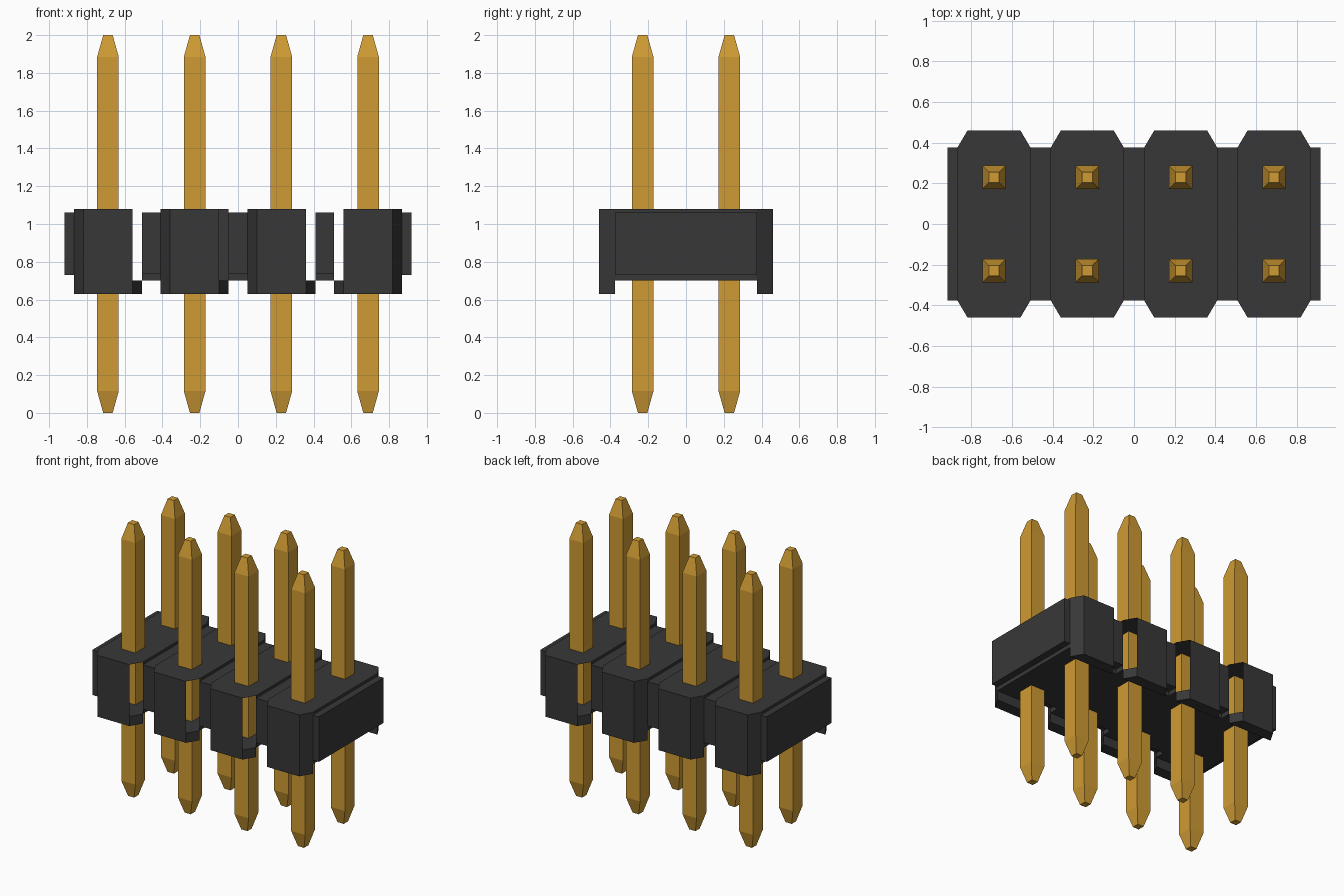
import bpy
import bmesh

cube = bpy.data.objects.get("Cube")
if cube:
    bpy.data.objects.remove(cube, do_unlink=True)

PITCH = 0.459
COLUMNS = [(i - 1.5) * PITCH for i in range(4)]
Z_FLOOR, Z_TOP, Z_FOOT = 0.70, 1.08, 0.63
HALF_W, FLAT_W = 0.18, 0.13      # half widths of a housing cell
HALF_D, FULL_D = 0.375, 0.46     # half depths of a housing cell


def material(name, color):
    mat = bpy.data.materials.new(name)
    mat.use_nodes = True
    mat.diffuse_color = color
    bsdf = mat.node_tree.nodes["Principled BSDF"]
    bsdf.inputs["Base Color"].default_value = color
    bsdf.inputs["Roughness"].default_value = 0.6
    return mat


black = material("black plastic", (0.039, 0.039, 0.039, 1))
gold = material("gold metal", (0.63, 0.33, 0.034, 1))


def loft(name, rings, mat, drop=None):
    """Skin matching rings of points, cap the ends, drop faces by a rule."""
    bm = bmesh.new()
    loops = [[bm.verts.new(p) for p in ring] for ring in rings]
    n = len(loops[0])
    for low, high in zip(loops, loops[1:]):
        for i in range(n):
            j = (i + 1) % n
            bm.faces.new((low[i], low[j], high[j], high[i]))
    bm.faces.new(loops[0][::-1])
    bm.faces.new(loops[-1])
    bm.normal_update()
    if drop:
        bmesh.ops.delete(bm, geom=[f for f in bm.faces if drop(f.normal)],
                         context='FACES_ONLY')
    mesh = bpy.data.meshes.new(name)
    bm.to_mesh(mesh)
    bm.free()
    mesh.materials.append(mat)
    obj = bpy.data.objects.new(name, mesh)
    bpy.context.collection.objects.link(obj)
    return obj


def prism(name, outline, z0, z1, mat, drop=None):
    return loft(name, [[(x, y, z) for x, y in outline] for z in (z0, z1)], mat, drop)


def rect(x0, x1, y0, y1):
    return [(x0, y0), (x1, y0), (x1, y1), (x0, y1)]


def pin_ring(x, y, half, z):
    return [(px, py, z) for px, py in rect(x - half, x + half, y - half, y + half)]


for k, cx in enumerate(COLUMNS):
    # Hollow housing cell, with the corner walls open on its inner side
    open_side = -1 if k == 3 else 1
    half = [(-HALF_W, -HALF_D), (-FLAT_W, -FULL_D), (FLAT_W, -FULL_D), (HALF_W, -HALF_D)]
    outline = [(cx + x, y) for x, y in half] + [(cx - x, -y) for x, y in half]
    prism(f"housing_cell_{k + 1}", outline, Z_FLOOR, Z_TOP, black,
          lambda n: n.x * open_side > 0.3 and abs(n.y) > 0.3)

    for side, label in ((-1, "front"), (1, "back")):
        # Standoff foot under the cell edge
        foot = [(cx - side * x, -side * y) for x, y in half]
        prism(f"{label}_foot_{k + 1}", [(x, -y) for x, y in foot][::-1],
              Z_FOOT, Z_FLOOR, black)
        # Square pin with tapered tips
        loft(f"{label}_pin_{k + 1}",
             [pin_ring(cx, side * PITCH / 2, h, z)
              for h, z in ((0.025, 0), (0.057, 0.115), (0.057, 1.885), (0.025, 2))],
             gold)

# Webs between neighbouring cells, with a shallower strip beneath
for k, (a, b) in enumerate(zip(COLUMNS, COLUMNS[1:])):
    x0, x1 = a + HALF_W, b - HALF_W
    prism(f"web_{k + 1}", rect(x0, x1, -HALF_D, HALF_D), 0.735, 1.06, black)
    prism(f"web_strip_{k + 1}", rect(x0, x1, -0.3, 0.3), Z_FLOOR, 0.735, black)

# Break-off stubs at both ends
for side, label in ((-1, "right"), (1, "left")):
    inner, outer = side * (COLUMNS[3] + HALF_W), side * 0.918
    prism(f"{label}_end_stub", rect(min(inner, outer), max(inner, outer), -HALF_D, HALF_D),
          0.73, 1.06, black)

# Inner partition of the second cell
edge = COLUMNS[1] + HALF_W
prism("inner_partition", rect(edge - 0.055, edge, -0.005, 0.005), Z_FLOOR, Z_TOP, black)
